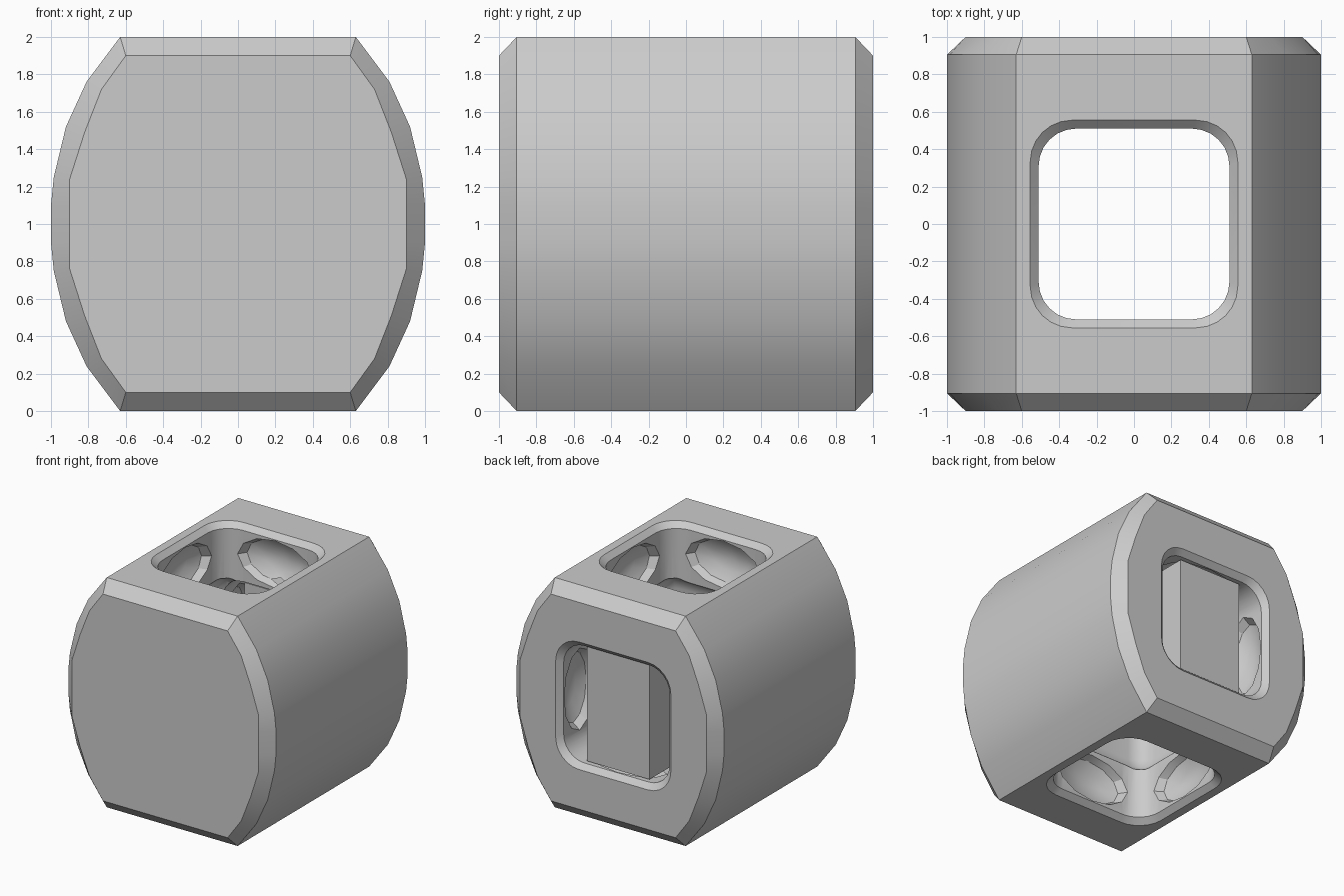
import bpy, bmesh, math
from mathutils import Matrix, Vector

if "Cube" in bpy.data.objects:
    bpy.data.objects.remove(bpy.data.objects["Cube"])

grey = bpy.data.materials.new("plain_grey")
grey.diffuse_color = (0.6, 0.6, 0.6, 1)
grey.use_nodes = True
grey.node_tree.nodes["Principled BSDF"].inputs["Base Color"].default_value = grey.diffuse_color


def loft(name, sections):
    """Closed solid through a list of equally long point rings."""
    bm = bmesh.new()
    rings = [[bm.verts.new(p) for p in s] for s in sections]
    n = len(rings[0])
    for a, b in zip(rings, rings[1:]):
        for i in range(n):
            j = (i + 1) % n
            bm.faces.new((a[i], a[j], b[j], b[i]))
    bm.faces.new(rings[0])
    bm.faces.new(rings[-1])
    bmesh.ops.recalc_face_normals(bm, faces=bm.faces)
    return finish(name, bm)


def finish(name, bm):
    me = bpy.data.meshes.new(name)
    bm.to_mesh(me)
    bm.free()
    ob = bpy.data.objects.new(name, me)
    bpy.context.collection.objects.link(ob)
    me.materials.append(grey)
    return ob


def rounded_square(half, radius, z, steps=6):
    pts = []
    for q in range(4):
        c = Matrix.Rotation(q * math.pi / 2, 3, 'Z')
        for k in range(steps + 1):
            a = k / steps * math.pi / 2
            pts.append(c @ Vector((half - radius + radius * math.cos(a),
                                   half - radius + radius * math.sin(a), z)))
    return pts


def cut(body, cutter):
    m = body.modifiers.new("cut", 'BOOLEAN')
    m.operation, m.solver, m.object = 'DIFFERENCE', 'EXACT', cutter
    bpy.context.view_layer.objects.active = body
    bpy.ops.object.modifier_apply(modifier=m.name)
    bpy.data.objects.remove(cutter)


def mirrored(quarter):
    """Full outline from its upper right quarter, heights relative to z = 1."""
    right = quarter + [(x, -z) for x, z in reversed(quarter)]
    return right + [(-x, -z) for x, z in right]


# Block: barrel outline along y with chamfered ends
outer = mirrored([(.63, 1), (.81, .76), (.92, .52), (.985, .25), (1, .1)])
inner = mirrored([(.6, .9), (.73, .72), (.82, .49), (.9, .24), (.9, .1)])
ring = lambda pts, y: [(x, y, 1 + z) for x, z in pts]
body = loft("block", [ring(inner, -1), ring(outer, -.905),
                      ring(outer, .905), ring(inner, 1)])

# Inner chamber
bm = bmesh.new()
bmesh.ops.create_cube(bm, size=1.1, matrix=Matrix.Translation((0, 0, 1)))
bmesh.ops.bevel(bm, geom=bm.edges[:], offset=.15, segments=3, profile=.5, affect='EDGES')
cut(body, finish("chamber", bm))

# Chamfered openings at top, bottom and back, each with four wall dimples
centre = Matrix.Translation((0, 0, 1))
for turn in (0, math.pi, -math.pi / 2):
    frame = centre @ Matrix.Rotation(turn, 4, 'X')
    tunnel = loft("tunnel", [rounded_square(h, r, z) for h, r, z in
                             ((.51, .2, .4), (.51, .2, .955), (.61, .25, 1.055))])
    tunnel.data.transform(frame)
    cut(body, tunnel)
    for q in range(4):
        bm = bmesh.new()
        place = (frame @ Matrix.Rotation(q * math.pi / 2, 4, 'Z')
                 @ Matrix.Translation((.5, 0, .74))
                 @ Matrix.Rotation(math.pi / 2, 4, 'Y')
                 @ Matrix.Diagonal((.21, .36, .14, 1)))
        bmesh.ops.create_uvsphere(bm, u_segments=12, v_segments=6, radius=1, matrix=place)
        cut(body, finish("dimple", bm))

# Plug standing in the back opening
bm = bmesh.new()
bmesh.ops.create_cube(bm, size=1, matrix=Matrix.Translation((0, .725, 1))
                      @ Matrix.Diagonal((.6, .41, 1, 1)))
finish("back_plug", bm)

bpy.ops.object.select_all(action='DESELECT')
body.select_set(True)
bpy.context.view_layer.objects.active = body
bpy.ops.object.shade_smooth_by_angle(angle=math.radians(30))
